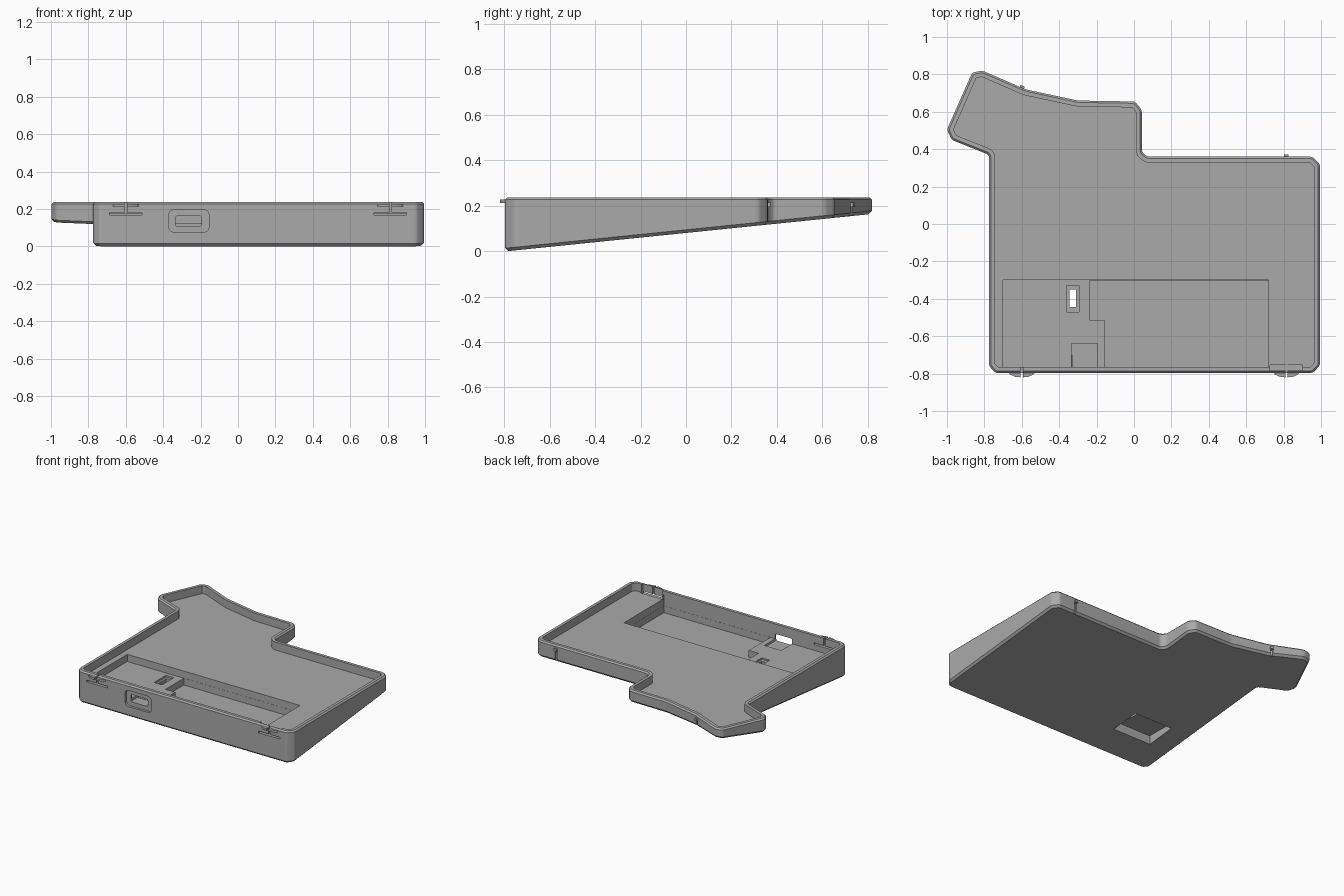
import bpy, bmesh, math
from mathutils import Vector

if "Cube" in bpy.data.objects:
    bpy.data.objects.remove(bpy.data.objects["Cube"])

grey = bpy.data.materials.new("plain_grey")
grey.diffuse_color = (0.40, 0.40, 0.40, 1)
grey.use_nodes = True
grey.node_tree.nodes["Principled BSDF"].inputs["Base Color"].default_value = grey.diffuse_color

TOP, FLOOR, POCKET, SHELF = 0.237, 0.178, 0.075, 0.125


def base_z(y):
    """Height of the sloping underside."""
    return max(0.0, (y + 0.785) * 0.102)


def make_object(name, bm):
    bmesh.ops.recalc_face_normals(bm, faces=bm.faces)
    mesh = bpy.data.meshes.new(name)
    bm.to_mesh(mesh)
    bm.free()
    mesh.materials.append(grey)
    obj = bpy.data.objects.new(name, mesh)
    bpy.context.collection.objects.link(obj)
    return obj


def inset(points, d):
    """Move a counter-clockwise outline inwards with mitred corners."""
    result = []
    for i, p in enumerate(points):
        a = (p - points[i - 1]).normalized()
        b = (points[(i + 1) % len(points)] - p).normalized()
        na, nb = Vector((-a.y, a.x)), Vector((-b.y, b.x))
        result.append(p + (na + nb) * d / (1 + na.dot(nb)))
    return result


def rounded(points, r, steps=3):
    """Replace each corner by a short curve."""
    result = []
    for i, p in enumerate(points):
        q, s = points[i - 1], points[(i + 1) % len(points)]
        k = min(r, (q - p).length * 0.4, (s - p).length * 0.4)
        a, b = p + (q - p).normalized() * k, p + (s - p).normalized() * k
        for j in range(steps + 1):
            t = j / steps
            result.append(a * (1 - t) ** 2 + p * 2 * t * (1 - t) + b * t * t)
    return result


def prism(name, points, lo, hi, axis="z"):
    """Extrude a flat polygon along z, or along y for an x-z polygon."""
    bm = bmesh.new()
    put = (lambda u, v, w: (u, v, w)) if axis == "z" else (lambda u, v, w: (u, w, v))
    low = [bm.verts.new(put(u, v, lo)) for u, v in points]
    high = [bm.verts.new(put(u, v, hi)) for u, v in points]
    bm.faces.new(low)
    bm.faces.new(high)
    for i in range(len(points)):
        bm.faces.new((low[i - 1], low[i], high[i], high[i - 1]))
    return make_object(name, bm)


def rect(x0, x1, y0, y1):
    return [Vector(p) for p in ((x0, y0), (x1, y0), (x1, y1), (x0, y1))]


def box(name, x0, x1, y0, y1, z0, z1):
    return prism(name, rect(x0, x1, y0, y1), z0, z1)


# Tray shell: stacked outline loops with chamfered edges and a flat inner floor
corners = [(-.775, -.76), (-.74, -.797), (.955, -.797), (.995, -.755), (.995, .32),
           (.955, .36), (.07, .36), (.042, .385), (.042, .61), (.005, .655),
           (-.30, .66), (-.58, .72), (-.81, .82), (-.865, .81), (-1, .505),
           (-.975, .45), (-.775, .37)]
outline = rounded([Vector(c) for c in corners], 0.016)
levels = [(0.014, lambda y: base_z(y)), (0, lambda y: base_z(y) + 0.014),
          (0, lambda y: TOP - 0.01), (0.01, lambda y: TOP),
          (0.032, lambda y: TOP), (0.032, lambda y: FLOOR)]
bm = bmesh.new()
loops = []
for d, height in levels:
    loops.append([bm.verts.new((p.x, p.y, height(p.y))) for p in inset(outline, d)])
for a, b in zip(loops, loops[1:]):
    for i in range(len(a)):
        bm.faces.new((a[i - 1], a[i], b[i], b[i - 1]))
bm.faces.new(loops[0])
bm.faces.new(loops[-1])
# Keep the underside one true plane
for v in loops[0]:
    v.co.z = (v.co.y + 0.785) * 0.102
tray = make_object("tray", bm)

cutters = []

# Front pocket: a shelf level and a deeper stepped area
cutters.append(box("pocket_cutter", -.70, .72, -.768, -.30, SHELF, 0.21))
deep = [(-.155, -.767), (.719, -.767), (.719, -.301), (-.235, -.301), (-.235, -.515), (-.155, -.515)]
cutters.append(prism("deep_pocket_cutter", deep, POCKET, 0.15))

# Connector opening: rounded recess, then the slot through the wall
cutters.append(prism("port_recess_cutter", rounded(rect(-.37, -.155, .076, .195), .03),
                     -0.9, -0.78, "y"))
cutters.append(prism("port_slot_cutter", rounded(rect(-.335, -.195, .108, .162), .012),
                     -0.9, -0.70, "y"))
cutters.append(box("port_notch_cutter", -.334, -.196, -.767, -.64, .11, .15))

# Button hole through the shelf and the recess beneath it
cutters.append(box("button_recess_cutter", -.36, -.295, -.47, -.33, .112, .15))
cutters.append(box("button_hole_cutter", -.345, -.31, -.445, -.35, .02, .15))
cutters.append(box("underside_recess_cutter", -.60, -.285, -.55, -.325, -.1, .088))

# Slits that free the front clips
for x in (-.60, .815):
    cutters.append(box("clip_slit_cutter", x - .087, x + .087, -.9, -.757, .167, .18))
    cutters.append(box("clip_split_cutter", x - .006, x + .006, -.9, -.75, .172, .3))
cutters.append(box("clip_relief_cutter", .728, .902, -.782, -.755, .168, .3))

# Grooves in the back wall, in line with the clips
back_marks = [(-.60, .728, -23.5), (.815, .36, 0)]
for x, y, angle in back_marks:
    groove = box("groove_cutter", -.008, .008, -.012, .05, -.1, .195)
    groove.location = (x, y, 0)
    groove.rotation_euler.z = math.radians(angle)
    cutters.append(groove)

for cutter in cutters:
    cutter.hide_render = True
    cutter.hide_set(True)
    mod = tray.modifiers.new(cutter.name, "BOOLEAN")
    mod.operation, mod.solver, mod.object = "DIFFERENCE", "EXACT", cutter

# Apply the cuts and discard the cutters
bpy.context.view_layer.update()
graph = bpy.context.evaluated_depsgraph_get()
cut_mesh = bpy.data.meshes.new_from_object(tray.evaluated_get(graph))
tray.modifiers.clear()
tray.data = cut_mesh
for cutter in cutters:
    bpy.data.objects.remove(cutter)

# Front finger tabs: two curved halves on each clip
for x in (-.60, .815):
    for side in (-1, 1):
        half = [(.006, -.79), (.075, -.79), (.06, -.806), (.035, -.817), (.006, -.82)]
        prism("front_tab", [(x + side * u, v) for u, v in half], .212, .227)

# Back nubs above the grooves
for x, y, angle in back_marks:
    nub = box("back_nub", -.012, .012, -.01, .012, .195, .215)
    nub.location = (x, y, 0)
    nub.rotation_euler.z = math.radians(angle)
